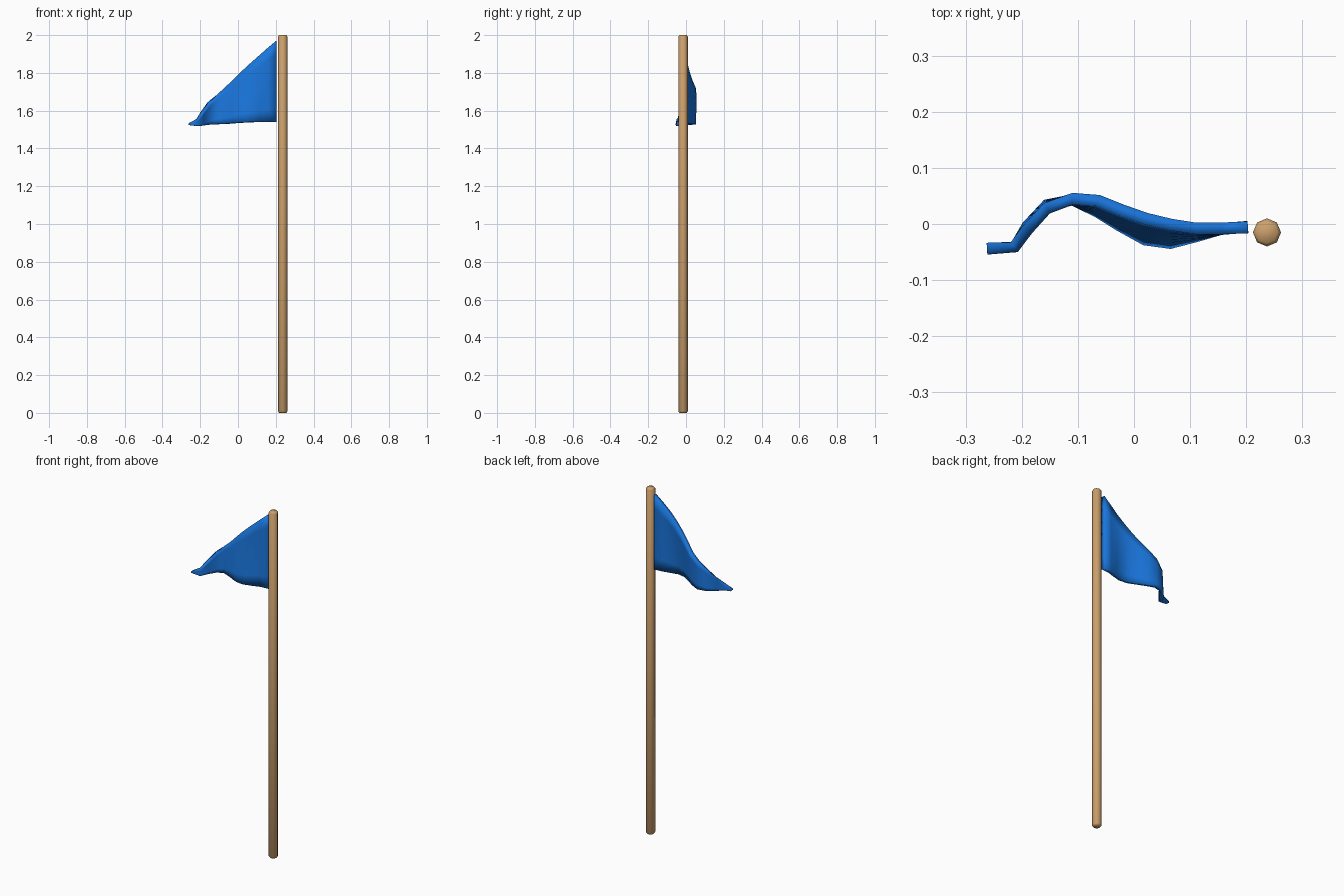
import bpy, bmesh, math

if "Cube" in bpy.data.objects:
    bpy.data.objects.remove(bpy.data.objects["Cube"])


def material(name, rgb):
    m = bpy.data.materials.new(name)
    m.diffuse_color = (*rgb, 1)
    m.use_nodes = True
    m.node_tree.nodes["Principled BSDF"].inputs["Base Color"].default_value = m.diffuse_color
    return m


def add_object(name, bm, mat):
    bmesh.ops.recalc_face_normals(bm, faces=bm.faces)
    for f in bm.faces:
        f.smooth = True
    mesh = bpy.data.meshes.new(name)
    bm.to_mesh(mesh)
    bm.free()
    mesh.materials.append(mat)
    ob = bpy.data.objects.new(name, mesh)
    bpy.context.collection.objects.link(ob)
    return ob


# Pole: eight-sided rod with slightly softened ends
SIDES = 8
bm = bmesh.new()
rings = []
for r, z in [(0.019, 0), (0.025, 0.008), (0.025, 1.992), (0.019, 2)]:
    rings.append([bm.verts.new((0.237 + r * math.cos(i * math.tau / SIDES),
                                -0.015 + r * math.sin(i * math.tau / SIDES), z))
                  for i in range(SIDES)])
for a, b in zip(rings, rings[1:]):
    for i in range(SIDES):
        j = (i + 1) % SIDES
        bm.faces.new((a[i], a[j], b[j], b[i]))
bm.faces.new(rings[0][::-1])
bm.faces.new(rings[-1])
add_object("pole", bm, material("wood", (0.60, 0.35, 0.15)))

# Pennant: columns of x, top y, top z, bottom y, bottom z from pole to tip
columns = [
    (0.203, -0.006, 1.970, -0.005, 1.541),
    (0.155, -0.008, 1.930, -0.009, 1.541),
    (0.110, -0.008, 1.890, -0.022, 1.540),
    (0.065, -0.001, 1.848, -0.034, 1.539),
    (0.020, 0.010, 1.805, -0.028, 1.537),
    (-0.025, 0.026, 1.760, -0.003, 1.534),
    (-0.065, 0.042, 1.722, 0.022, 1.530),
    (-0.110, 0.045, 1.686, 0.043, 1.528),
    (-0.155, 0.028, 1.645, 0.034, 1.526),
    (-0.190, -0.010, 1.592, -0.004, 1.522),
    (-0.213, -0.041, 1.556, -0.041, 1.518),
    (-0.262, -0.044, 1.532, -0.044, 1.524),
]
ROWS = 6
bm = bmesh.new()
grid = [[bm.verts.new((x, yb + (yt - yb) * k / ROWS, zb + (zt - zb) * k / ROWS))
         for k in range(ROWS + 1)] for x, yt, zt, yb, zb in columns]
for a, b in zip(grid, grid[1:]):
    for k in range(ROWS):
        bm.faces.new((a[k], b[k], b[k + 1], a[k + 1]))
flag = add_object("pennant", bm, material("blue_cloth", (0.01, 0.18, 0.72)))

# Cloth thickness
solid = flag.modifiers.new("thickness", 'SOLIDIFY')
solid.thickness = 0.021
solid.offset = 0
